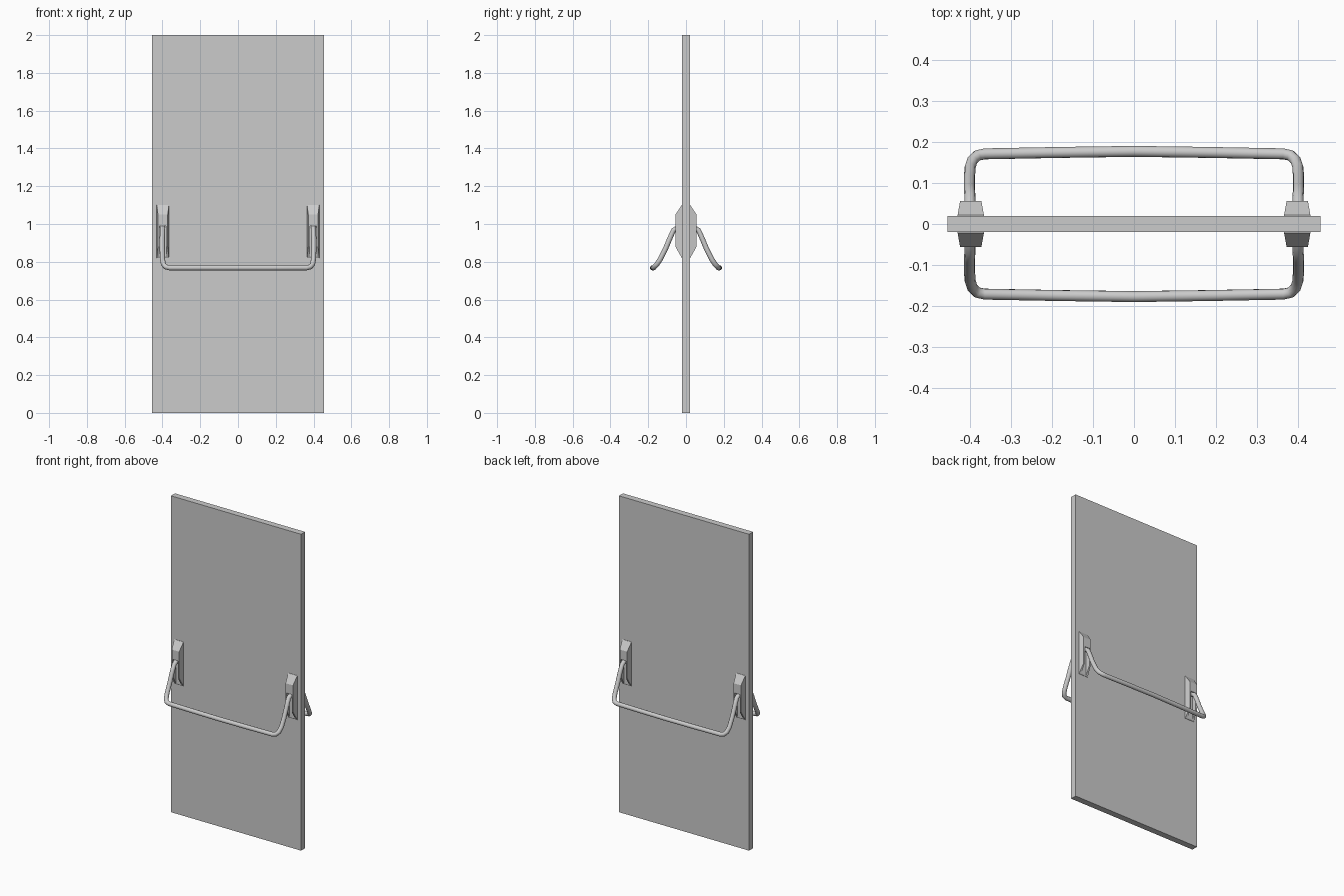
import bpy, bmesh, math
from mathutils import Vector

old = bpy.data.objects.get("Cube")
if old:
    bpy.data.objects.remove(old, do_unlink=True)


def make_material(name, value):
    mat = bpy.data.materials.new(name)
    mat.use_nodes = True
    colour = (value, value, value, 1)
    mat.diffuse_color = colour
    mat.node_tree.nodes["Principled BSDF"].inputs["Base Color"].default_value = colour
    return mat


GREY = make_material("light grey", 0.6)


def add_object(name, bm):
    bmesh.ops.recalc_face_normals(bm, faces=bm.faces)
    mesh = bpy.data.meshes.new(name)
    bm.to_mesh(mesh)
    bm.free()
    mesh.materials.append(GREY)
    obj = bpy.data.objects.new(name, mesh)
    bpy.context.collection.objects.link(obj)
    return obj


def loft(name, rings, smooth=False):
    """Skin a list of equal-length point rings and cap both ends."""
    bm = bmesh.new()
    loops = [[bm.verts.new(p) for p in ring] for ring in rings]
    n = len(loops[0])
    for a, b in zip(loops, loops[1:]):
        for i in range(n):
            j = (i + 1) % n
            bm.faces.new((a[i], a[j], b[j], b[i])).smooth = smooth
    bm.faces.new(loops[0])
    bm.faces.new(loops[-1])
    return add_object(name, bm)


def rect(x, half, y, low, high):
    return [(x - half, y, low), (x + half, y, low), (x + half, y, high), (x - half, y, high)]


# Door panel
loft("door_panel", [rect(0, 0.455, -0.02, 0, 2), rect(0, 0.455, 0.02, 0, 2)])


# Tapered housing with a slot for the arm
def housing(name, sx, sy):
    x = sx * 0.398
    body = loft(name, [rect(x, 0.033, sy * 0.015, 0.82, 1.10),
                       rect(x, 0.032, sy * 0.022, 0.82, 1.10),
                       rect(x, 0.026, sy * 0.056, 0.88, 1.05)])
    cutter = loft("slot_cutter", [rect(x, 0.018, sy * 0.026, 0.80, 0.99),
                                  rect(x, 0.018, sy * 0.08, 0.80, 0.99)])
    cutter.hide_render = True
    cutter.hide_set(True)
    cut = body.modifiers.new("slot", 'BOOLEAN')
    cut.operation = 'DIFFERENCE'
    cut.solver = 'EXACT'
    cut.object = cutter
    bpy.context.view_layer.objects.active = body
    bpy.ops.object.modifier_apply(modifier="slot")
    bpy.data.objects.remove(cutter, do_unlink=True)


# Push bar: curved arms, rounded corners and a slightly bowed grip
HALF_PATH = [(0.400, 0.035, 0.985), (0.400, 0.066, 0.967), (0.401, 0.085, 0.925),
             (0.401, 0.110, 0.865), (0.400, 0.137, 0.812), (0.394, 0.155, 0.785),
             (0.382, 0.167, 0.773), (0.364, 0.171, 0.768), (0.18, 0.1745, 0.768)]


def push_bar(name, sy, radius=0.0135, sides=12):
    half = [Vector((x, sy * y, z)) for x, y, z in HALF_PATH]
    mirrored = [Vector((-p.x, p.y, p.z)) for p in reversed(half)]
    path = half + [Vector((0, sy * 0.177, 0.768))] + mirrored
    rings = []
    normal = Vector((1, 0, 0))
    for i, p in enumerate(path):
        before = path[max(i - 1, 0)]
        after = path[min(i + 1, len(path) - 1)]
        tangent = (after - before).normalized()
        normal = (normal - tangent * normal.dot(tangent)).normalized()
        side = tangent.cross(normal)
        rings.append([p + radius * (math.cos(a) * normal + math.sin(a) * side)
                      for a in (math.tau * k / sides for k in range(sides))])
    loft(name, rings, smooth=True)


for face, sy in (("front", -1), ("back", 1)):
    for hand, sx in (("left", 1), ("right", -1)):
        housing(face + "_" + hand + "_housing", sx, sy)
    push_bar(face + "_push_bar", sy)
